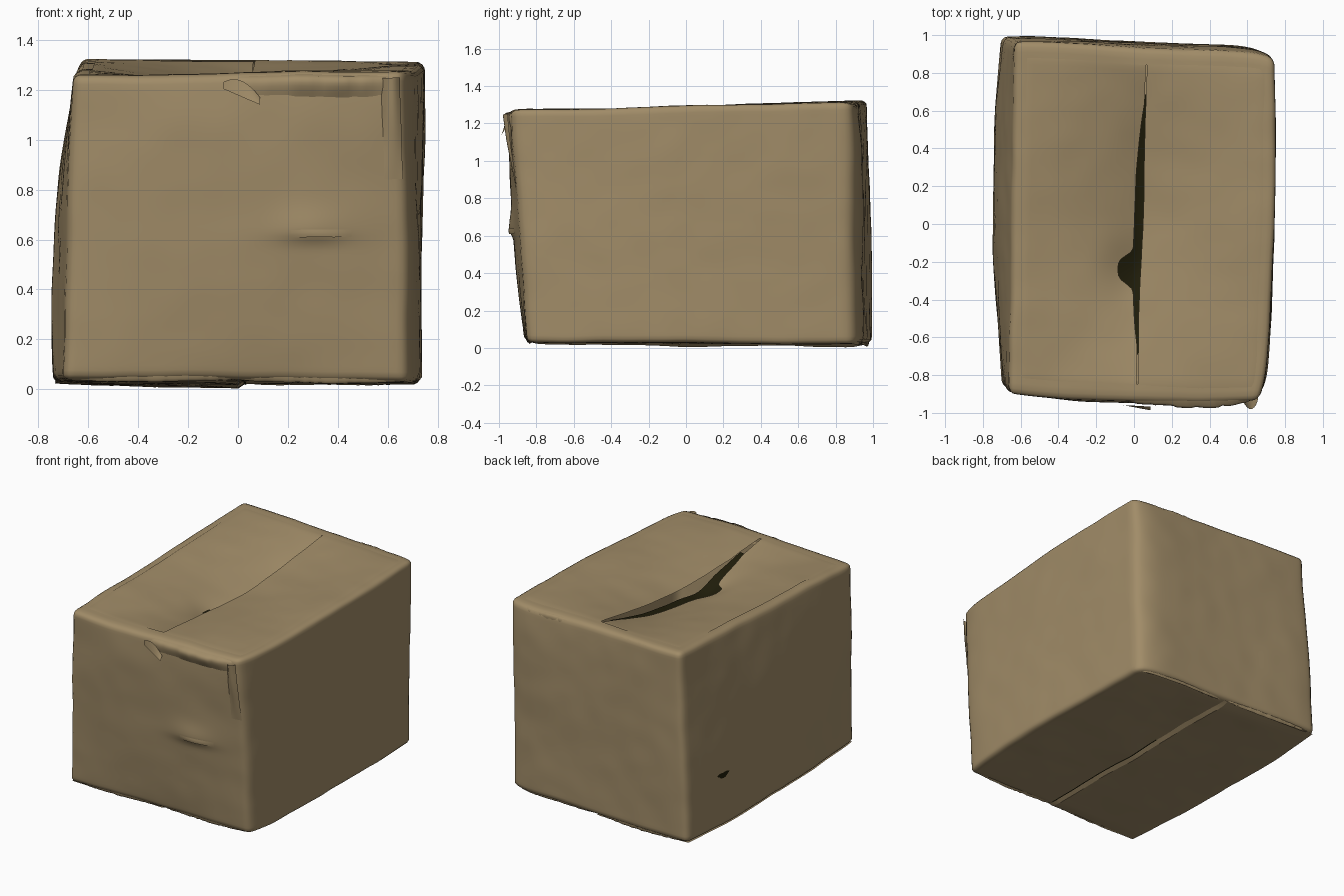
import bpy, bmesh, math, random
from mathutils import Vector, noise

random.seed(4)
cube = bpy.data.objects.get("Cube")
if cube:
    bpy.data.objects.remove(cube, do_unlink=True)


def material(name, rgb):
    m = bpy.data.materials.new(name)
    m.use_nodes = True
    m.diffuse_color = (*rgb, 1)
    node = m.node_tree.nodes["Principled BSDF"]
    node.inputs["Base Color"].default_value = (*rgb, 1)
    node.inputs["Roughness"].default_value = 0.9
    return m


CARD = material("brown cardboard", (0.355, 0.262, 0.138))
DARK = material("dark inside", (0.014, 0.012, 0.003))

# Skewed box corners, keyed by (side, depth, height) sign
CORNERS = {
    (-1, -1, 1): (-0.66, -0.90, 1.26), (1, -1, 1): (0.66, -0.935, 1.275),
    (-1, 1, 1): (-0.63, 0.965, 1.325), (1, 1, 1): (0.745, 0.87, 1.315),
    (-1, -1, -1): (-0.70, -0.86, 0.04), (1, -1, -1): (0.68, -0.85, 0.03),
    (-1, 1, -1): (-0.71, 0.99, 0.025), (1, 1, -1): (0.72, 0.88, 0.02),
}


def warp(u, v, w):
    """Map the unit cube onto the crumpled carton."""
    p = Vector()
    for (a, b, c), corner in CORNERS.items():
        p += Vector(corner) * ((1 + a * u) * (1 + b * v) * (1 + c * w) / 8)
    # bulging walls
    if u < 0:
        p.x += u * (1 - v * v) * (0.018 * (1 - w) + 0.04 * (1 - w * w))
    else:
        p.x += u * (0.024 * (1 - v * v) + 0.03 * (1 - v) / 2 * (1 - v ** 8))
    if v > 0:
        p.y += v * v * (0.035 + 0.02 * u) * (1 - u ** 10) * (1 - 0.5 * max(w, 0) ** 4)
    else:
        p.y -= v * v * (1 - u * u) * (0.028 * (1 - w ** 4) + 0.01 * (1 + w))
        # pinched crease on the front
        spread = 0.09 if p.z > 0.63 else 0.04
        p.y -= v * v * 0.024 * math.exp(-((p.x - 0.3) / 0.15) ** 2 - ((p.z - 0.63) / spread) ** 2)
    # soft wrinkles
    return p + noise.noise_vector(p * 2.2) * 0.009 + noise.noise_vector(p * 6) * 0.003


def finish(name, bm, mat):
    mesh = bpy.data.meshes.new(name)
    bm.to_mesh(mesh)
    bm.free()
    mesh.materials.append(mat)
    obj = bpy.data.objects.new(name, mesh)
    bpy.context.collection.objects.link(obj)
    bpy.ops.object.select_all(action='DESELECT')
    obj.select_set(True)
    bpy.context.view_layer.objects.active = obj
    bpy.ops.object.shade_smooth_by_angle(angle=0.8)


def sheet(name, fn, ns, nt, mat, thick=0.0):
    """Card sheet from a surface function of s and t, both from 0 to 1."""
    bm = bmesh.new()
    grid = [[bm.verts.new(fn(i / ns, j / nt)) for j in range(nt + 1)] for i in range(ns + 1)]
    for i in range(ns):
        for j in range(nt):
            bm.faces.new((grid[i][j], grid[i + 1][j], grid[i + 1][j + 1], grid[i][j + 1]))
    if thick:
        bmesh.ops.solidify(bm, geom=bm.faces[:], thickness=thick)
        bmesh.ops.recalc_face_normals(bm, faces=bm.faces[:])
    finish(name, bm, mat)


# Carton shell: rounded cube, open on top under the flaps
bm = bmesh.new()
bmesh.ops.create_cube(bm, size=2)
bmesh.ops.subdivide_edges(bm, edges=bm.edges[:], cuts=63, use_grid_fill=True)
inner = [f for f in bm.faces if f.normal.z > 0.9
         and max(abs(c) for c in f.calc_center_median().xy) < 0.9]
bmesh.ops.delete(bm, geom=inner, context='FACES')
R = 0.045
for vert in bm.verts:
    core = Vector([max(-1 + R, min(1 - R, c)) for c in vert.co])
    off = vert.co - core
    vert.co = warp(*(core + off.normalized() * R))
finish("carton_shell", bm, CARD)


# Top flaps: sagging toward an open seam, tucked under the shell border
def flap_point(u, v, depth, lift, dent=0.0):
    inside = min(1, (1 - max(abs(u), abs(v))) / 0.1)
    bend = max(0, math.cos(min(1, abs(v) / 0.93) * math.pi / 2)) ** 1.2
    sag = depth * bend * (1 - abs(u)) ** 1.4
    sag += dent * math.exp(-((v + 0.26) / 0.16) ** 2 - (u / 0.24) ** 2)
    return warp(u, v, 1) + Vector((0, 0, lift - 0.014 * (1 - inside) - sag))


def gap(v):
    hole = 0.12 * math.exp(-((v + 0.26) / 0.085) ** 4)
    return 0.056 * max(0, 1 - (v / 0.69) ** 2) + hole


def left_side_flap(s, t):
    v = -0.96 + 1.92 * t
    return flap_point(-0.96 + s * (0.97 - gap(v)), v, 0.15, 0.0, 0.045)


def seam_shadow(s, t):
    return flap_point(-0.24 + s * 0.32, -0.74 + 1.48 * t, 0.15, -0.022, 0.045)


sheet("top_flap_a", left_side_flap, 28, 84, CARD, 0.01)
sheet("top_flap_b", lambda s, t: flap_point(0.96 - s * 0.94, -0.96 + 1.92 * t, 0.072, 0.003),
      24, 60, CARD, 0.01)
sheet("seam_opening", seam_shadow, 8, 40, DARK)


# Bottom flaps: one sits lower than the other, leaving a stepped slot
def bottom_point(u, v, drop):
    p = warp(u, v, -1)
    p.z -= drop * (1 - abs(u)) ** 0.6 * min(1, (1 - abs(v)) * 12)
    return p


sheet("bottom_flap_a", lambda s, t: bottom_point(-0.99 + 0.99 * s, -0.98 + 1.96 * t, 0.018),
      20, 40, CARD)
sheet("bottom_flap_a_edge", lambda s, t: bottom_point(0.035 * s, -0.98 + 1.96 * t,
                                                     0.018 - 0.017 * s), 2, 40, CARD)
sheet("bottom_slot", lambda s, t: bottom_point(0.035 + 0.012 * s, -0.95 + 1.2 * t, 0.003),
      1, 30, DARK)


# Ragged rims: folded ridges of card along the front and back edges
def rim(u0, u1, v, w0, w1, out0, out1, lift=0.0):
    wobble = [random.uniform(0.88, 1.12) for _ in range(33)]

    def fn(s, t):
        k = wobble[round(s * 32)]
        ridge = math.sin(math.pi * math.sqrt(t)) * math.sin(math.pi * s) ** 0.35
        p = warp(u0 + (u1 - u0) * s, v * (1 - 0.03 * (1 - t)), w0 + (w1 - w0) * t)
        return p + Vector((0, v * (ridge * k * (out0 + (out1 - out0) * s) - 0.006),
                           lift * ridge * k))
    return fn


for name, args in {
    "front_top_rim": (-0.2, 0.96, -1, 0.99, 0.82, 0.035, 0.065),
    "front_top_rim_fold": (-0.9, 0.1, -1, 0.99, 0.93, 0.006, 0.025),
    "back_top_rim": (-0.95, 0.12, 1, 0.99, 0.9, 0.02, 0.02, 0.006),
    "back_top_rim_fold": (0.0, 0.92, 1, 0.99, 0.9, 0.02, 0.03, 0.006),
    "front_bottom_rim": (-0.92, -0.01, -1, -1.0, -0.93, 0.01, 0.015, -0.015),
    "front_bottom_rim_fold": (0.03, 0.95, -1, -1.0, -0.93, 0.015, 0.01, -0.015),
    "back_bottom_rim": (-0.95, 0.0, 1, -1.0, -0.93, 0.01, 0.015, -0.02),
    "back_bottom_rim_fold": (0.06, 0.95, 1, -1.0, -0.94, 0.008, 0.008, -0.015),
}.items():
    sheet(name, rim(*args), 32, 8, CARD)


# Split fold down the front corner
def corner_fold(s, t):
    p = warp(0.985 - 0.11 * t, -1, 0.3 + 0.66 * s)
    return p - Vector((0, 0.045 * s * math.sin(math.pi * (0.15 + 0.85 * t)), 0))


sheet("corner_fold", corner_fold, 16, 6, CARD, 0.005)


# Curled scrap of tape under the front rim
def tape_curl(s, t):
    width = 0.032 * math.sin(math.pi * (0.15 + 0.7 * s))
    p = warp(-0.09 + 0.22 * s, -1, 0.92 - 0.11 * s * s)
    return p + Vector((0, -0.02 - 0.02 * s * t, width * (1 - 2 * t)))


sheet("tape_curl", tape_curl, 12, 5, CARD, 0.005)


# Lip of the pinched crease
def crease_lip(s, t):
    p = warp(0.32 + 0.36 * s, -1, -0.02 - 0.05 * t)
    return p - Vector((0, 0.002 + 0.008 * t * math.sin(math.pi * s), 0))


sheet("crease_lip", crease_lip, 14, 3, CARD, 0.004)


# Small puncture in the side wall
def puncture(s, t):
    a = t * math.tau
    r = s * (1 + 0.2 * math.sin(3 * a))
    p = warp(-1, 0.62 + 0.06 * r * math.cos(a), -0.45 + 0.03 * r * math.sin(a))
    return p - Vector((0.004, 0, 0))


sheet("side_puncture", puncture, 2, 16, DARK)
